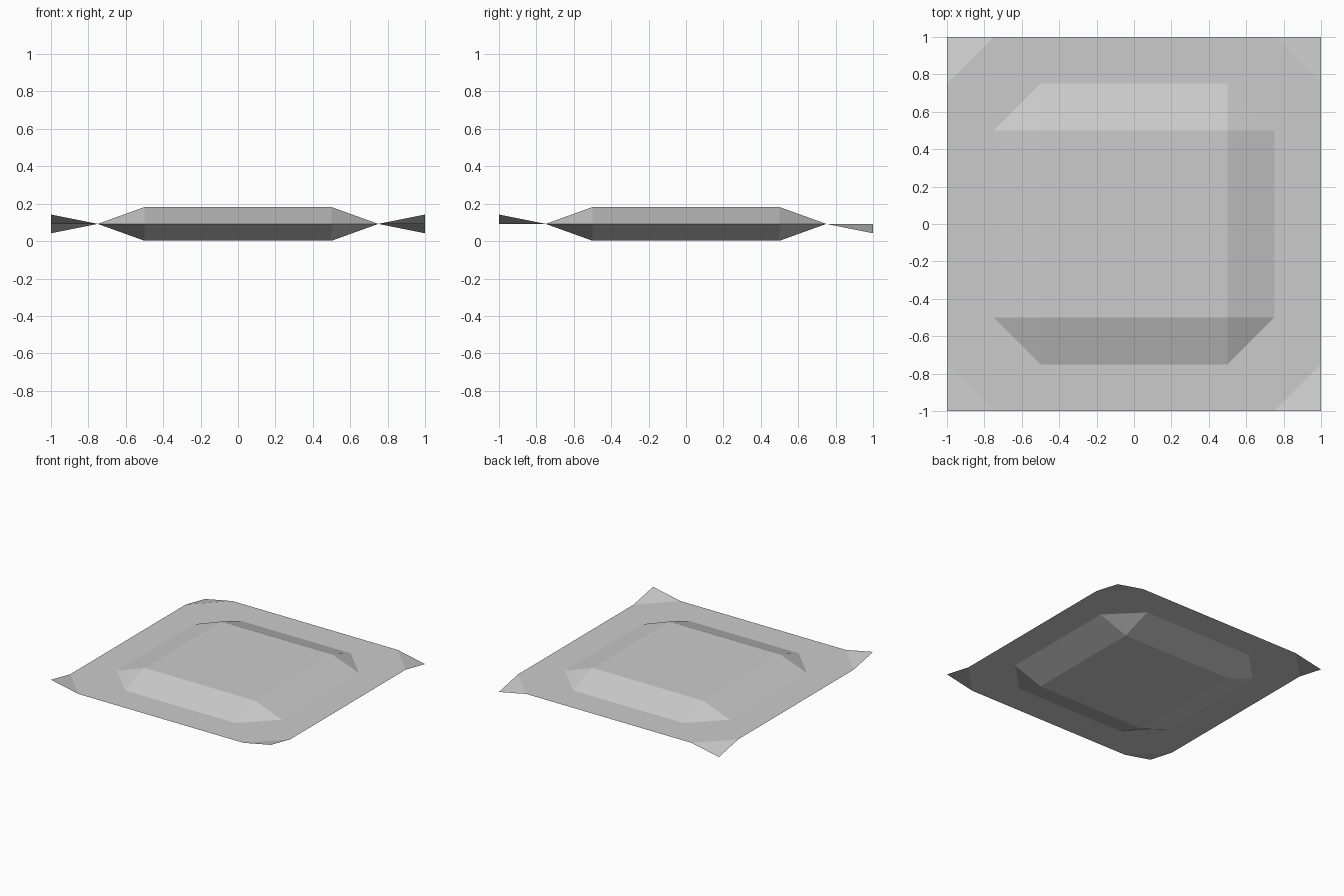
import bpy
import bmesh
from mathutils import Matrix, Vector

cube = bpy.data.objects.get("Cube")
if cube:
    bpy.data.objects.remove(cube, do_unlink=True)

MID = 0.092      # height of the thin rim
BULGE = 0.09     # rise of each plateau from the rim
BEND = 0.05      # bend of the rim corners

grey = bpy.data.materials.new("light_grey")
grey.use_nodes = True
colour = (0.6, 0.6, 0.6, 1)
grey.diffuse_color = colour
grey.node_tree.nodes["Principled BSDF"].inputs["Base Color"].default_value = colour


def turned(points, k):
    """Turn points by k quarter turns about the vertical axis."""
    turn = Matrix(((0, -1, 0), (1, 0, 0), (0, 0, 1)))
    result = [Vector(p) for p in points]
    for _ in range(k):
        result = [turn @ p for p in result]
    return result


def add_face(bm, points):
    bm.faces.new([bm.verts.new(p) for p in points])


def finish(bm, name):
    bmesh.ops.remove_doubles(bm, verts=bm.verts, dist=0.0005)
    bmesh.ops.recalc_face_normals(bm, faces=bm.faces)
    mesh = bpy.data.meshes.new(name)
    bm.to_mesh(mesh)
    bm.free()
    mesh.materials.append(grey)
    obj = bpy.data.objects.new(name, mesh)
    bpy.context.collection.objects.link(obj)
    return obj


# Eight-sided outline where the bulge meets the rim
a, b, c = (0.75, -0.5, MID), (0.75, 0.5, MID), (0.5, 0.75, MID)

# Bulged centre, the same above and below
bm = bmesh.new()
for side in (1, -1):
    z = MID + side * BULGE
    d, e = (0.5, -0.5, z), (0.5, 0.5, z)
    for k in range(4):
        add_face(bm, turned([d, a, b, e], k))
        add_face(bm, turned([e, b, c], k))
    add_face(bm, [turned([e], k)[0] for k in range(4)])
finish(bm, "bulged_centre")

# Thin rim with the front corners bent up and the back corners bent down
bm = bmesh.new()
p, q, r = (1, -0.75, MID), (1, 0.75, MID), (0.75, 1, MID)
for k in range(4):
    add_face(bm, turned([a, p, q, b], k))
    add_face(bm, turned([b, q, r, c], k))
    tip = turned([q, (1, 1, MID), r], k)
    tip[1].z += BEND if tip[1].y < 0 else -BEND
    add_face(bm, tip)
rim = finish(bm, "rim")
# Make sure the single sheet faces up
if rim.data.polygons[0].normal.z < 0:
    rim.data.flip_normals()
